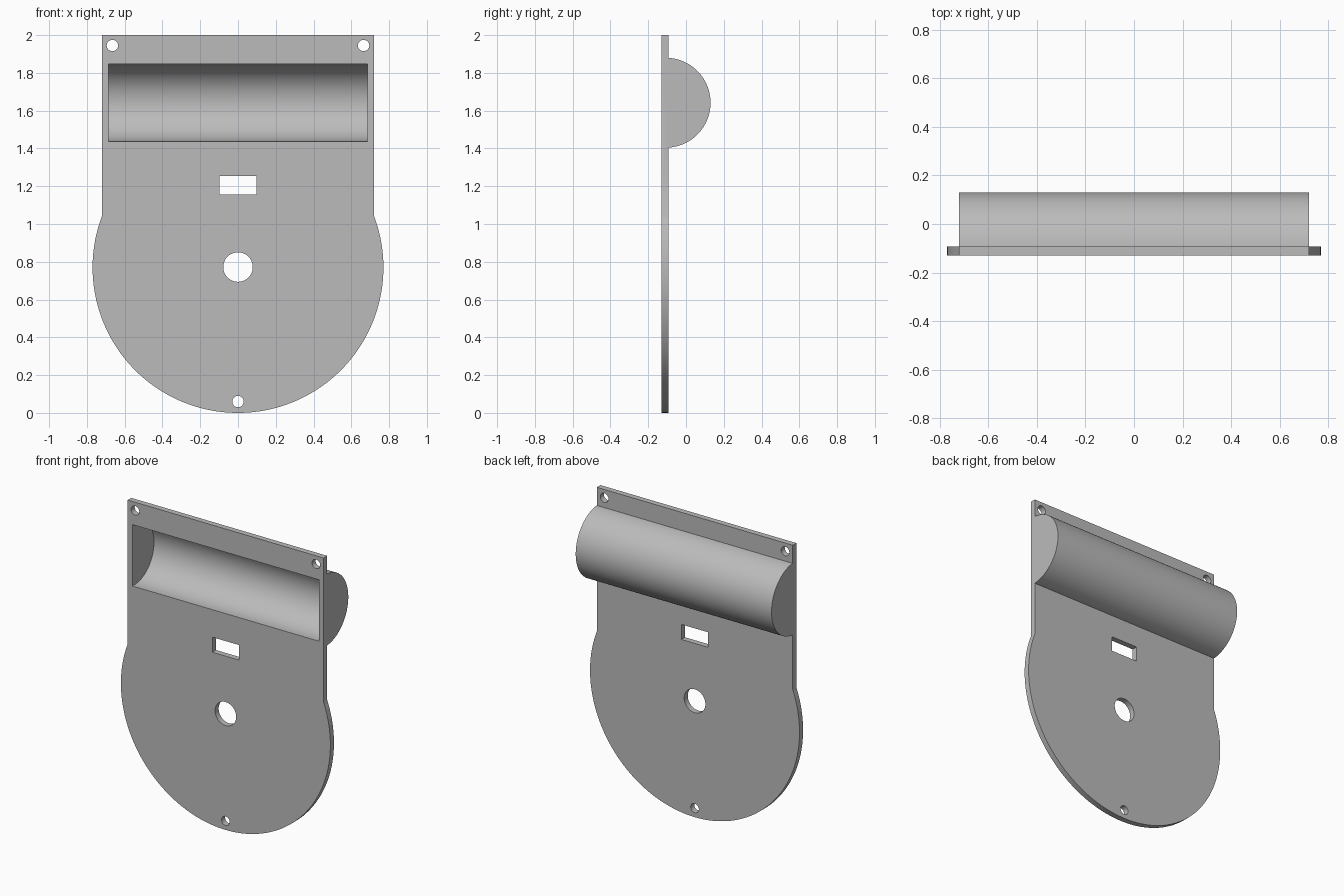
import bpy, bmesh
from math import radians, cos, sin, asin, acos, degrees, pi
from mathutils import Vector

cube = bpy.data.objects.get("Cube")
if cube:
    bpy.data.objects.remove(cube)

FRONT, BACK = -0.13, -0.092          # plate faces
DISC_R, HALF_W, TOP = 0.77, 0.72, 2.0
AXIS_Y, AXIS_Z = -0.108, 1.642       # barrel axis
OUTER_R, INNER_R = 0.238, 0.204

grey = bpy.data.materials.new("plain grey")
grey.use_nodes = True
colour = (0.5, 0.5, 0.5, 1)
grey.diffuse_color = colour
grey.node_tree.nodes["Principled BSDF"].inputs["Base Color"].default_value = colour


def arc(cu, cv, r, start, end, steps):
    return [(cu + r * cos(start + (end - start) * i / steps),
             cv + r * sin(start + (end - start) * i / steps)) for i in range(steps + 1)]


def prism(name, outline, low, high, along):
    """Extrude an outline along y (outline in x, z) or along x (outline in y, z)."""
    bm = bmesh.new()
    if along == "y":
        verts = [bm.verts.new((u, low, v)) for u, v in outline]
        offset = Vector((0, high - low, 0))
    else:
        verts = [bm.verts.new((low, u, v)) for u, v in outline]
        offset = Vector((high - low, 0, 0))
    face = bm.faces.new(verts)
    result = bmesh.ops.extrude_face_region(bm, geom=[face], use_keep_orig=True)
    moved = [g for g in result["geom"] if isinstance(g, bmesh.types.BMVert)]
    bmesh.ops.translate(bm, verts=moved, vec=offset)
    bmesh.ops.recalc_face_normals(bm, faces=bm.faces)
    mesh = bpy.data.meshes.new(name)
    bm.to_mesh(mesh)
    bm.free()
    mesh.materials.append(grey)
    obj = bpy.data.objects.new(name, mesh)
    bpy.context.collection.objects.link(obj)
    return obj


def combine(target, other, operation):
    mod = target.modifiers.new(operation, "BOOLEAN")
    mod.operation, mod.solver, mod.object = operation, "EXACT", other
    bpy.ops.object.select_all(action="DESELECT")
    bpy.context.view_layer.objects.active = target
    target.select_set(True)
    bpy.ops.object.modifier_apply(modifier=mod.name)
    bpy.data.objects.remove(other)


# Plate: round lower disc running into straight upper sides
shoulder = acos(HALF_W / DISC_R)
outline = arc(0, DISC_R, DISC_R, pi - shoulder, 2 * pi + shoulder, 128)
outline += [(HALF_W, TOP), (-HALF_W, TOP)]
plate = prism("cover_plate", outline, FRONT, BACK, "y")

# Half-round barrel on the back, flush with the plate sides
barrel = prism("barrel_shell", arc(AXIS_Y, AXIS_Z, OUTER_R, -pi / 2, pi / 2, 64),
               -HALF_W, HALF_W, "x")
combine(plate, barrel, "UNION")

# Hollow of the barrel, open to the front
hollow = arc(AXIS_Y, AXIS_Z, INNER_R, -pi / 2, pi / 2, 64)
hollow += [(FRONT - 0.1, AXIS_Z + INNER_R), (FRONT - 0.1, AXIS_Z - INNER_R)]
combine(plate, prism("hollow_cutter", hollow, -0.685, 0.685, "x"), "DIFFERENCE")

# Screw holes, centre hole and slot
for x, z, r in [(-0.665, 1.945, 0.03), (0.665, 1.945, 0.03), (0, 0.06, 0.03), (0, 0.772, 0.078)]:
    ring = arc(x, z, r, 0, 2 * pi, 48)[:-1]
    combine(plate, prism("hole_cutter", ring, FRONT - 0.05, BACK + 0.05, "y"), "DIFFERENCE")
slot = [(-0.098, 1.155), (0.098, 1.155), (0.098, 1.255), (-0.098, 1.255)]
combine(plate, prism("slot_cutter", slot, FRONT - 0.05, BACK + 0.05, "y"), "DIFFERENCE")

# Smooth curves, crisp edges
bpy.ops.object.shade_smooth_by_angle(angle=radians(20))
